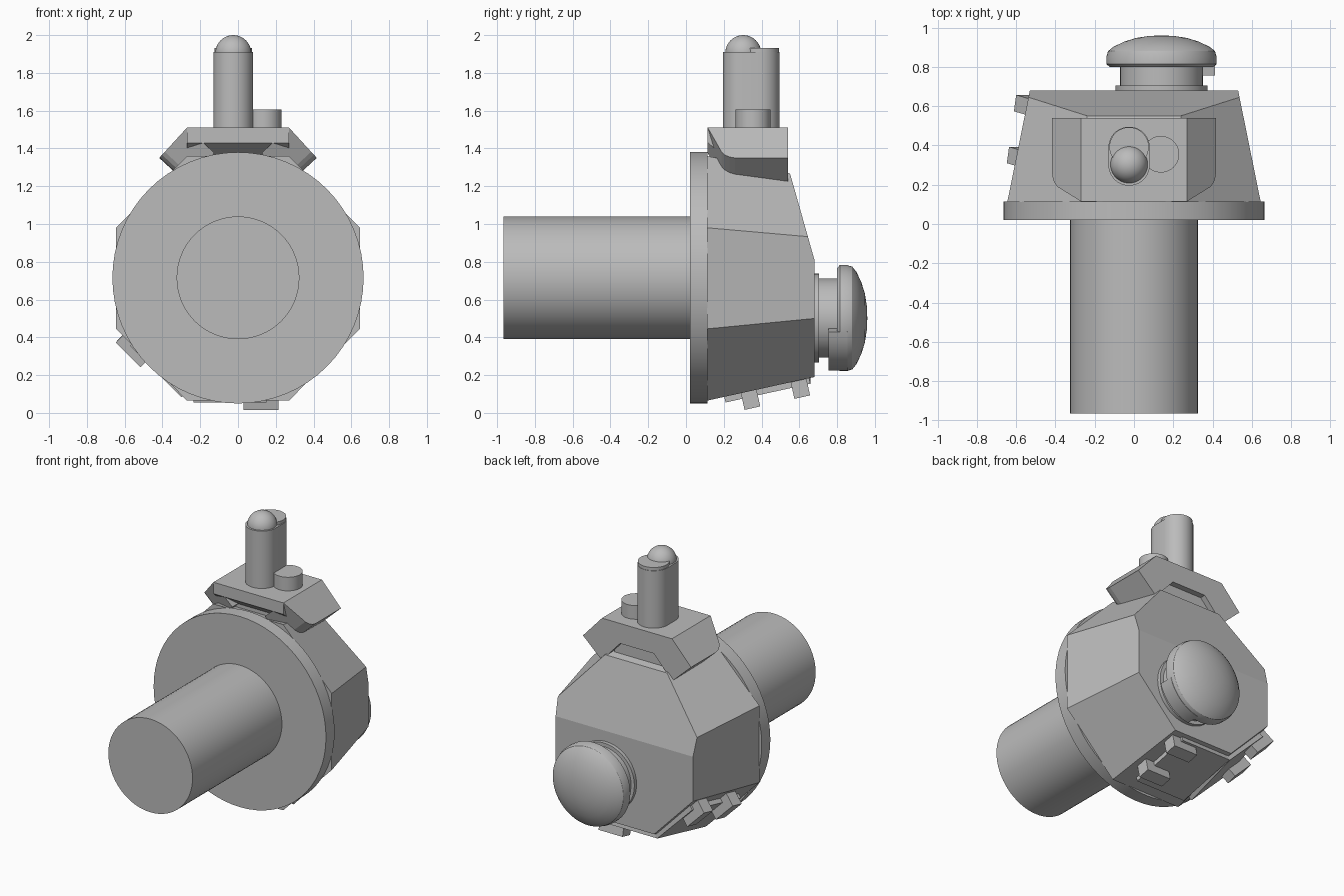
import bpy, bmesh, math
from mathutils import Vector, Matrix

if "Cube" in bpy.data.objects:
    bpy.data.objects.remove(bpy.data.objects["Cube"], do_unlink=True)

grey = bpy.data.materials.new("plain_grey")
grey.use_nodes = True
COL = (0.5, 0.5, 0.5, 1)
grey.diffuse_color = COL
grey.node_tree.nodes["Principled BSDF"].inputs["Base Color"].default_value = COL


def finish(name, bm, smooth=False):
    bmesh.ops.remove_doubles(bm, verts=bm.verts, dist=1e-5)
    bmesh.ops.recalc_face_normals(bm, faces=bm.faces)
    me = bpy.data.meshes.new(name)
    bm.to_mesh(me)
    bm.free()
    me.materials.append(grey)
    ob = bpy.data.objects.new(name, me)
    bpy.context.collection.objects.link(ob)
    if smooth:
        bpy.ops.object.select_all(action='DESELECT')
        ob.select_set(True)
        bpy.context.view_layer.objects.active = ob
        bpy.ops.object.shade_smooth_by_angle(angle=math.radians(30))
    return ob


def prism(name, pts, vec, smooth=False):
    """Extrude a planar outline along a vector."""
    bm = bmesh.new()
    face = bm.faces.new([bm.verts.new(p) for p in pts])
    ext = bmesh.ops.extrude_face_region(bm, geom=[face], use_keep_orig=True)
    bmesh.ops.translate(bm, vec=Vector(vec),
                        verts=[v for v in ext["geom"] if isinstance(v, bmesh.types.BMVert)])
    return finish(name, bm, smooth)


def lathe(name, profile, origin, axis, steps=64):
    """Spin a (radius, height) profile about the y or z axis."""
    bm = bmesh.new()
    verts = [bm.verts.new((r, 0, h)) for r, h in profile]
    edges = [bm.edges.new(pair) for pair in zip(verts, verts[1:])]
    bmesh.ops.spin(bm, geom=verts + edges, cent=(0, 0, 0), axis=(0, 0, 1),
                   angle=math.tau, steps=steps)
    rot = Matrix.Rotation(-math.pi / 2, 4, 'X') if axis == 'y' else Matrix()
    bmesh.ops.transform(bm, matrix=Matrix.Translation(origin) @ rot, verts=bm.verts)
    return finish(name, bm, True)


def cylinder(name, r, h0, h1, origin, axis):
    return lathe(name, [(0, h0), (r, h0), (r, h1), (0, h1)], origin, axis)


# Shaft and round flange
CZ = 0.715
cylinder("shaft", 0.325, -0.965, 0.03, (0, 0, CZ), 'y')
cylinder("flange", 0.665, 0.02, 0.115, (0, 0, CZ), 'y')


# Tapered eight-sided housing with its upper rear sliced off at a slant
def octagon(y, half, corner, low, z0, z1, high):
    right = [(corner, y, low), (half, y, z0), (half, y, z1), (corner, y, high)]
    return right + [(-x, yy, z) for x, yy, z in reversed(right)]


bm = bmesh.new()
near = [bm.verts.new(p) for p in octagon(0.112, 0.645, 0.27, 0.065, 0.445, 0.98, 1.36)]
far = [bm.verts.new(p) for p in octagon(0.68, 0.53, 0.23, 0.19, 0.5, 0.93, 1.24)]
bm.faces.new(near)
bm.faces.new(far)
for i in range(8):
    j = (i + 1) % 8
    bm.faces.new((near[i], near[j], far[j], far[i]))
cut = bmesh.ops.bisect_plane(bm, geom=bm.verts[:] + bm.edges[:] + bm.faces[:],
                             plane_co=(0, 0.68, 0.81), plane_no=(0, 0.46, 0.13), clear_outer=True)
bmesh.ops.holes_fill(bm, edges=[e for e in bm.edges if e.is_boundary])
finish("housing", bm)

# Rear push button: collar, neck, domed cap
KNOB = (0.14, 0, 0.502)
cylinder("knob_collar", 0.235, 0.67, 0.705, KNOB, 'y')
cylinder("knob_neck", 0.21, 0.69, 0.81, KNOB, 'y')
lathe("knob_cap", [(0, 0.8), (0.265, 0.8), (0.281, 0.815), (0.281, 0.85), (0.272, 0.88),
                   (0.245, 0.902), (0.19, 0.928), (0.13, 0.947), (0.065, 0.957), (0, 0.96)],
      KNOB, 'y')


# Curved tab beneath the cap
def arc(r, degrees):
    return [(KNOB[0] + r * math.cos(math.radians(a)), 0.755,
             KNOB[2] + r * math.sin(math.radians(a))) for a in degrees]


sweep = range(-80, -14, 5)
prism("knob_tab", arc(0.282, sweep) + arc(0.19, reversed(sweep)), (0, 0.1, 0), True)


# Cover plate with two raised clips, on the underside and the lower side face
def panel(label, start, end, tangent):
    start, t = Vector(start), Vector(tangent).normalized()
    along = (Vector(end) - start).normalized()
    out = t.cross(along)
    if out.z > 0:
        out.negate()

    def slab(name, t0, t1, s0, s1, height):
        corners = ((t0, s0), (t1, s0), (t1, s1), (t0, s1))
        prism(label + name, [start + t * a + along * b - out * 0.01 for a, b in corners],
              out * (height + 0.01))

    slab("_plate", -0.235, 0.15, 0.09, 0.55, 0.03)
    for n, s in enumerate((0.18, 0.45)):
        slab("_clip_%d" % (n + 1), 0.03, 0.215, s, s + 0.085, 0.09)


panel("underside", (0, 0.115, 0.065), (0, 0.68, 0.19), (1, 0, 0))
panel("side", (-0.457, 0.115, 0.255), (-0.38, 0.68, 0.345), (-1, 0, 1))

# Saddle on top: centre slab, filler block and two sloping wings
prism("saddle_top", [(-0.27, y, z) for y, z in
                     ((0.115, 1.51), (0.54, 1.51), (0.54, 1.37), (0.2, 1.36), (0.115, 1.43))],
      (0.54, 0, 0))
prism("saddle_filler", [(-0.2, 0.19, 1.25), (0.2, 0.19, 1.25), (0.2, 0.5, 1.25), (-0.2, 0.5, 1.25)],
      (0, 0, 0.13))
wing = [(0, 0.115), (0, 0.54), (1, 0.54), (1, 0.26), (0.97, 0.23), (0.9, 0.205), (0.8, 0.188)]
for side, label in ((1, "left"), (-1, "right")):
    prism(label + "_saddle_wing",
          [(side * (0.27 + 0.147 * s), y, 1.51 - 0.16 * s) for s, y in wing],
          (-side * 0.145, 0, -0.134))

# Oblong post with a ball and a low disc on its end, and a short peg beside it
R = 0.105
outline = []
for k in range(50):
    a = math.tau * k / 50 + math.pi / 50
    outline.append((-0.025 + R * math.cos(a), (0.39 if math.sin(a) > 0 else 0.3) + R * math.sin(a), 1.5))
prism("post", outline, (0, 0, 0.41), True)
cylinder("post_disc", 0.1, 1.9, 1.932, (-0.025, 0.392, 0), 'z')
ball = [(0.095 * math.sin(math.pi * k / 20), 0.095 * math.cos(math.pi * k / 20)) for k in range(21)]
lathe("post_ball", ball, (-0.025, 0.303, 1.905), 'z')
cylinder("short_peg", 0.093, 1.5, 1.605, (0.137, 0.355, 0), 'z')
